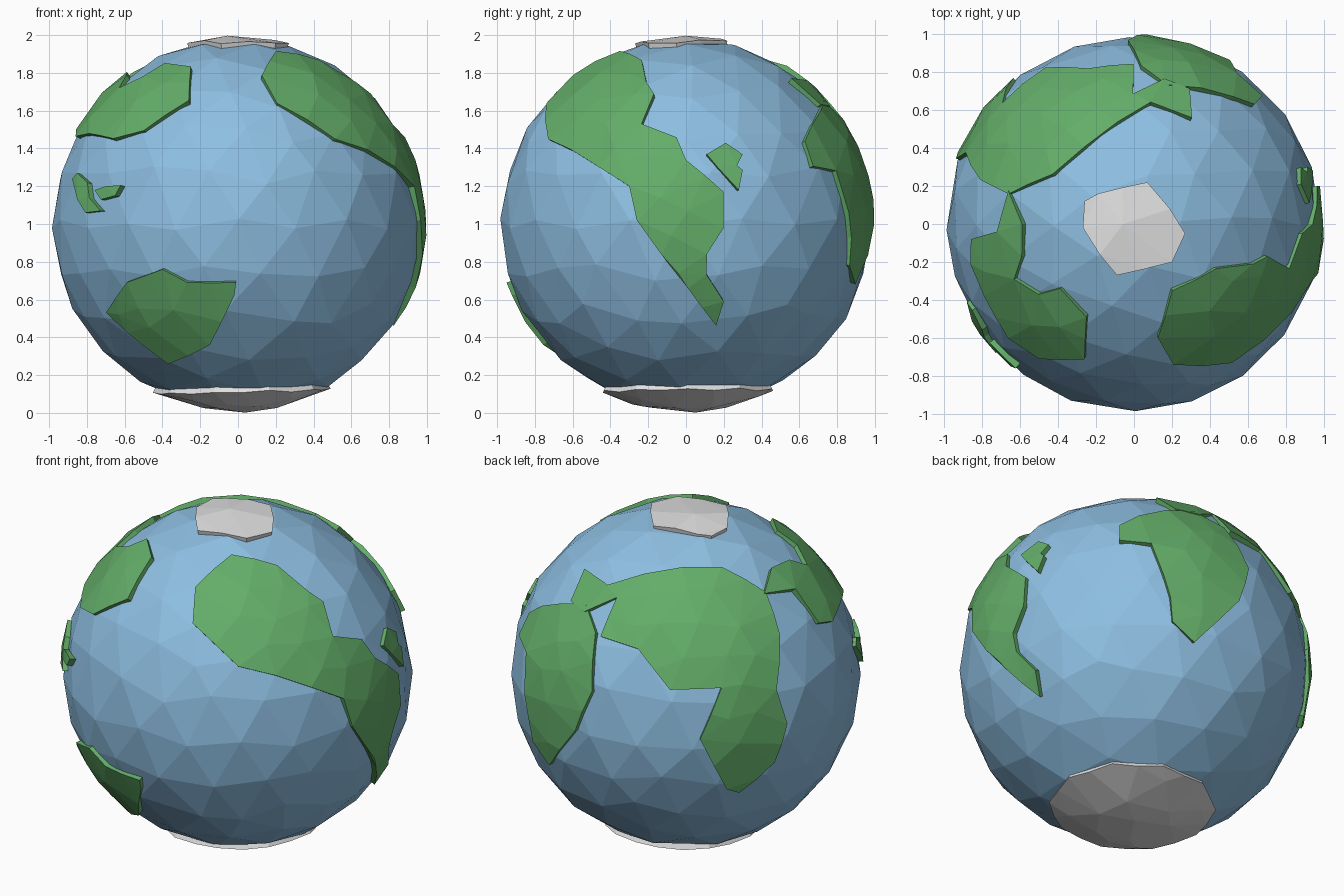
import bpy, bmesh, math, random
from mathutils import Vector
from mathutils.geometry import delaunay_2d_cdt

if "Cube" in bpy.data.objects:
    bpy.data.objects.remove(bpy.data.objects["Cube"])

random.seed(4)
CENTRE = Vector((0, 0, 1))
SEA_R, LAND_R, ROOT_R = 0.984, 0.999, 0.93


def material(name, rgb):
    m = bpy.data.materials.new(name)
    m.diffuse_color = (*rgb, 1)
    m.use_nodes = True
    m.node_tree.nodes["Principled BSDF"].inputs["Base Color"].default_value = m.diffuse_color
    return m


BLUE = material("ocean_blue", (0.27, 0.52, 0.76))
GREEN = material("land_green", (0.125, 0.42, 0.14))
WHITE = material("ice_white", (0.75, 0.75, 0.75))


def finish(bm, name, mat):
    bmesh.ops.translate(bm, verts=bm.verts, vec=CENTRE)
    me = bpy.data.meshes.new(name)
    bm.to_mesh(me)
    bm.free()
    me.materials.append(mat)
    ob = bpy.data.objects.new(name, me)
    bpy.context.collection.objects.link(ob)
    return ob


def on_globe(points, azimuth, elevation):
    """Lift flat outline points, seen from a direction, onto the unit sphere."""
    a, e = math.radians(azimuth), math.radians(elevation)
    right = Vector((math.cos(a), math.sin(a), 0))
    toward = Vector((math.sin(a) * math.cos(e), -math.cos(a) * math.cos(e), math.sin(e)))
    up = toward.cross(right)
    return [(right * u + up * v + toward * math.sqrt(max(0, 1 - u * u - v * v))).normalized()
            for u, v in points]


def patch(name, outline, mat, step=0.21):
    """Raised faceted plate following the sphere inside an outline."""
    n = sum(outline, Vector()).normalized()
    e1 = n.orthogonal().normalized()
    e2 = n.cross(e1)

    def flat(p):
        ang = n.angle(p)
        d = Vector((p.dot(e1), p.dot(e2)))
        return d.normalized() * ang if d.length > 1e-6 else d

    def lift(q, r):
        ang = q.length
        if ang < 1e-6:
            return n * r
        d = q / ang
        return (n * math.cos(ang) + (e1 * d.x + e2 * d.y) * math.sin(ang)) * r

    # outline with long sides divided
    ring = []
    for p, q in zip(outline, outline[1:] + outline[:1]):
        k = max(1, math.ceil((q - p).length / 0.24))
        ring += [flat(p.lerp(q, i / k).normalized()) for i in range(k)]
    count = len(ring)
    edges = [(i, (i + 1) % count) for i in range(count)]
    # loose jittered inner points
    inner = []
    m = int(1.6 / step)
    for i in range(-m, m + 1):
        for j in range(-m, m + 1):
            q = Vector((i + 0.5 * (j % 2) + random.uniform(-.2, .2),
                        j * 0.87 + random.uniform(-.2, .2))) * step
            if min((q - r).length for r in ring) > step * 0.45:
                inner.append(q)
    vs, _, fs, *_ = delaunay_2d_cdt(ring + inner, edges, [], 1, 1e-5)

    bm = bmesh.new()
    bv = [bm.verts.new(lift(v, LAND_R + random.uniform(-.004, .003))) for v in vs]
    for f in fs:
        bm.faces.new([bv[i] for i in f])
    bmesh.ops.delete(bm, geom=[v for v in bm.verts if not v.link_faces], context='VERTS')
    # side walls sinking into the ocean
    rim = [e for e in bm.edges if e.is_boundary]
    new = bmesh.ops.extrude_edge_only(bm, edges=rim)["geom"]
    for v in new:
        if isinstance(v, bmesh.types.BMVert):
            v.co = v.co.normalized() * ROOT_R
    bmesh.ops.recalc_face_normals(bm, faces=bm.faces)
    top = max(bm.faces, key=lambda f: f.calc_center_median().length)
    if top.normal.dot(top.calc_center_median()) < 0:
        bmesh.ops.reverse_faces(bm, faces=bm.faces)
    finish(bm, name, mat)


# ocean: irregular low-poly ball
bm = bmesh.new()
bmesh.ops.create_icosphere(bm, subdivisions=3, radius=1)
for v in bm.verts:
    w = Vector([random.uniform(-.04, .04) for _ in range(3)])
    v.co = (v.co + w).normalized() * (SEA_R + random.uniform(-.004, .002))
finish(bm, "ocean", BLUE)

FRONT, RIGHT, TOP = (0, 0), (90, 0), (0, 90)
BACK_LEFT, BACK_RIGHT_LOW = (215, 25), (138, -30)

# western double continent
patch("west_continent", on_globe([
    (-.35, .915), (-.235, .87), (-.21, .75), (-.17, .69), (-.235, .53), (-.05, .46),
    (0, .34), (.20, .17), (.20, -.02), (.11, -.16), (.11, -.27), (.20, -.41),
    (.16, -.54), (.01, -.34), (-.26, .02), (-.30, .20), (-.61, .395), (-.73, .45),
    (-.74, .64), (-.60, .79)], *RIGHT), GREEN)

# large eastern continent with its southern lobe
patch("main_continent", on_globe([
    (-.48, .20), (-.27, .13), (-.09, -.10), (.20, -.09), (.08, -.38), (.23, -.66),
    (.30, -.68), (.50, -.51), (.57, -.29), (.51, -.10), (.53, .21), (.45, .45),
    (.20, .59), (-.02, .59), (-.44, .49), (-.57, .58), (-.65, .40), (-.57, .34),
    (-.39, .42)], *BACK_LEFT), GREEN)

# far eastern arm
patch("east_arm", on_globe([
    (-.66, .175), (-.59, 0), (-.59, -.17), (-.63, -.29), (-.50, -.37), (-.39, -.34),
    (-.25, -.49), (-.26, -.71), (-.50, -.71), (-.66, -.60), (-.79, -.38), (-.86, -.21),
    (-.86, -.08), (-.72, -.04)], *TOP), GREEN)

# tapering southern continent on the back
patch("back_continent", on_globe([
    (-.05, .83), (.06, .88), (.36, .90), (.53, .80), (.67, .57), (.62, .39), (.37, .16),
    (.25, .28), (.24, .42), (.16, .65), (.13, .72), (-.05, .74)], *BACK_RIGHT_LOW), GREEN)

# front lower continent
patch("front_continent", on_globe([
    (-.70, -.47), (-.59, -.31), (-.40, -.24), (-.27, -.31), (-.01, -.31), (-.02, -.38),
    (-.15, -.64), (-.37, -.74), (-.47, -.67)], *FRONT), GREEN)

# islands
patch("right_island", on_globe([
    (.11, .37), (.21, .43), (.30, .37), (.27, .31), (.30, .285), (.28, .18),
    (.17, .30)], *RIGHT), GREEN)
patch("left_island", on_globe([
    (-.88, .24), (-.85, .27), (-.80, .22), (-.79, .14), (-.73, .07), (-.81, .06),
    (-.85, .13)], *FRONT), GREEN)
patch("small_island", on_globe([
    (-.76, .18), (-.70, .20), (-.62, .205), (-.65, .15), (-.73, .13)], *FRONT), GREEN)

# polar ice
patch("north_ice", on_globe([
    (-.26, .12), (-.19, .16), (.07, .22), (.19, .08), (.27, -.05), (.20, -.20),
    (-.09, -.27), (-.18, -.16), (-.27, -.02)], *TOP), WHITE)
patch("south_ice", on_globe([
    (.02 + .47 * math.cos(i * math.tau / 10), -.01 + .47 * math.sin(i * math.tau / 10))
    for i in range(10)], 0, -90), WHITE)
